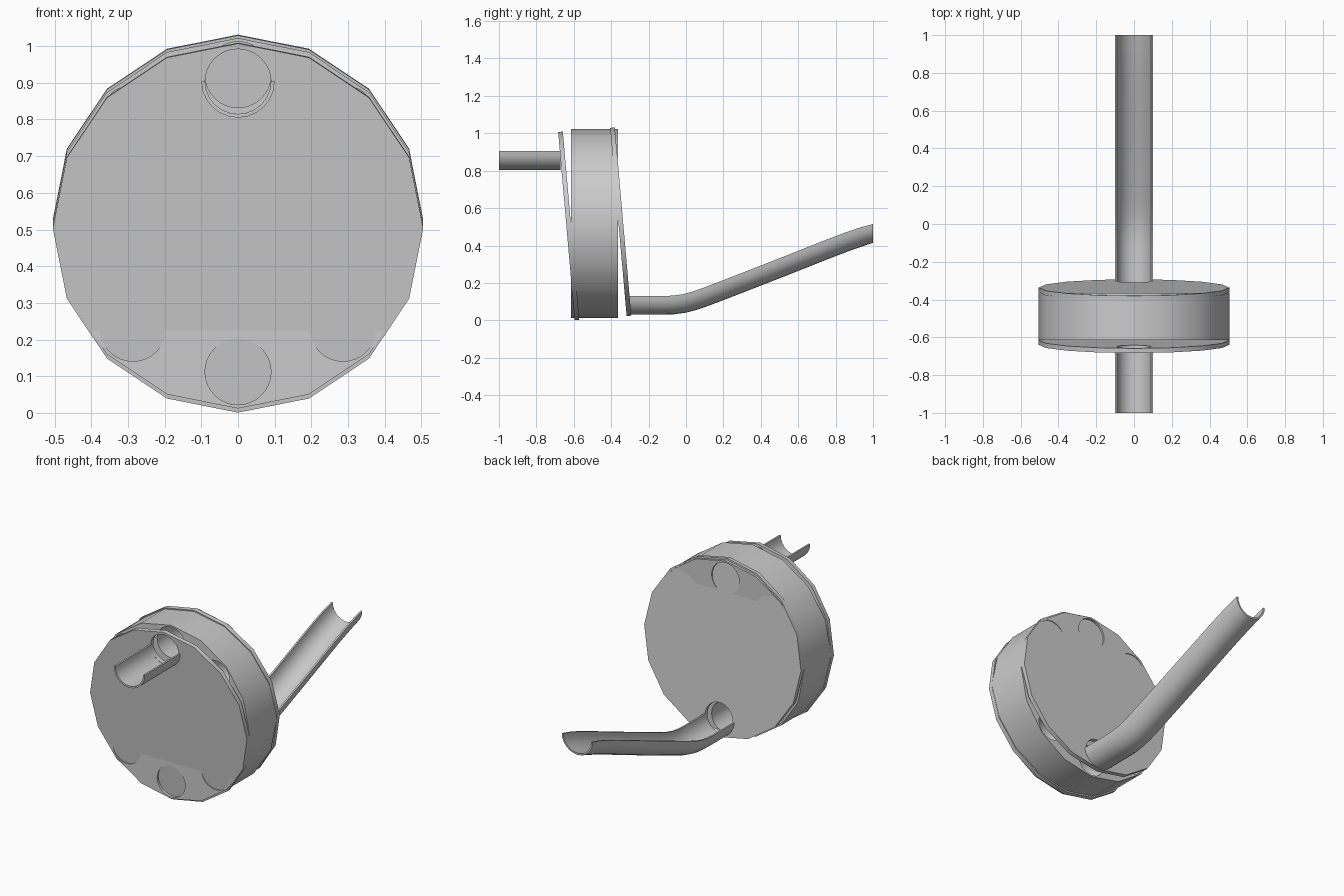
import bpy, bmesh
from math import sin, cos, pi, radians
from mathutils import Vector

if "Cube" in bpy.data.objects:
    bpy.data.objects.remove(bpy.data.objects["Cube"])

HOLE_R = 0.09


def ring(r, n, cx=0.0, cy=0.0):
    return [(cx + r * sin(2 * pi * i / n), cy + r * cos(2 * pi * i / n)) for i in range(n)]


def holed_disc(name, radius, thick, holes, loc, tilt=0.0):
    """16-sided disc facing -y, pierced by round holes given as (x, z) offsets."""
    cu = bpy.data.curves.new(name, 'CURVE')
    cu.dimensions = '2D'
    cu.fill_mode = 'BOTH'
    cu.extrude = thick / 2
    for loop in [ring(radius, 16)] + [ring(HOLE_R, 32, *h) for h in holes]:
        sp = cu.splines.new('POLY')
        sp.points.add(len(loop) - 1)
        for p, (x, y) in zip(sp.points, loop):
            p.co = (x, y, 0, 1)
        sp.use_cyclic_u = True
    ob = bpy.data.objects.new(name, cu)
    bpy.context.collection.objects.link(ob)
    ob.location = loc
    ob.rotation_euler = (pi / 2 + tilt, 0, 0)
    bpy.ops.object.select_all(action='DESELECT')
    ob.select_set(True)
    bpy.context.view_layer.objects.active = ob
    bpy.ops.object.convert(target='MESH')
    return bpy.context.object


def chute(name, path, outer=0.1, inner=0.09, seg=12):
    """Open half pipe swept along (y, z) points of its axis."""
    arc = [pi + pi * i / seg for i in range(seg + 1)]
    prof = [(outer * cos(a), outer * sin(a)) for a in arc]
    prof += [(inner * cos(a), inner * sin(a)) for a in reversed(arc)]
    bm = bmesh.new()
    rows = []
    last = len(path) - 1
    for i, (y, z) in enumerate(path):
        up = Vector((0, 1))
        if 0 < i < last:
            t = (Vector(path[i + 1]) - Vector(path[i - 1])).normalized()
            up = Vector((-t.y, t.x))
        rows.append([bm.verts.new((u, y + up.x * v, z + up.y * v)) for u, v in prof])
    n = len(prof)
    for a, b in zip(rows, rows[1:]):
        for k in range(n):
            bm.faces.new((a[k], a[(k + 1) % n], b[(k + 1) % n], b[k]))
    # end caps as a strip of quads
    for r in (rows[0], rows[-1]):
        for k in range(seg):
            bm.faces.new((r[k], r[k + 1], r[n - 2 - k], r[n - 1 - k]))
    bmesh.ops.recalc_face_normals(bm, faces=bm.faces)
    me = bpy.data.meshes.new(name)
    bm.to_mesh(me)
    bm.free()
    ob = bpy.data.objects.new(name, me)
    bpy.context.collection.objects.link(ob)
    bpy.ops.object.select_all(action='DESELECT')
    ob.select_set(True)
    bpy.context.view_layer.objects.active = ob
    bpy.ops.object.shade_smooth_by_angle(angle=radians(35))
    return ob


# Lifting wheel with eight through pockets
pockets = [(0.405 * sin(i * pi / 4), 0.405 * cos(i * pi / 4)) for i in range(8)]
holed_disc("lift_wheel", 0.505, 0.251, pockets, (0, -0.4895, 0.517))

# Tilted cover plates: inlet hole high at the front, outlet hole low at the back
holed_disc("front_plate", 0.505, 0.025, [(0, 0.4)], (0, -0.627, 0.505), radians(5))
holed_disc("back_plate", 0.505, 0.025, [(0, -0.4)], (0, -0.349, 0.527), radians(5))

# Inlet and outlet chutes
chute("inlet_chute", [(-1, 0.905), (-0.672, 0.905)])
chute("outlet_chute", [(-0.302, 0.13), (-0.12, 0.13), (-0.07, 0.132), (-0.02, 0.139),
                       (0.03, 0.152), (0.09, 0.173), (0.2, 0.215), (0.5, 0.332),
                       (0.75, 0.431), (0.85, 0.469), (0.92, 0.493), (1, 0.515)])
